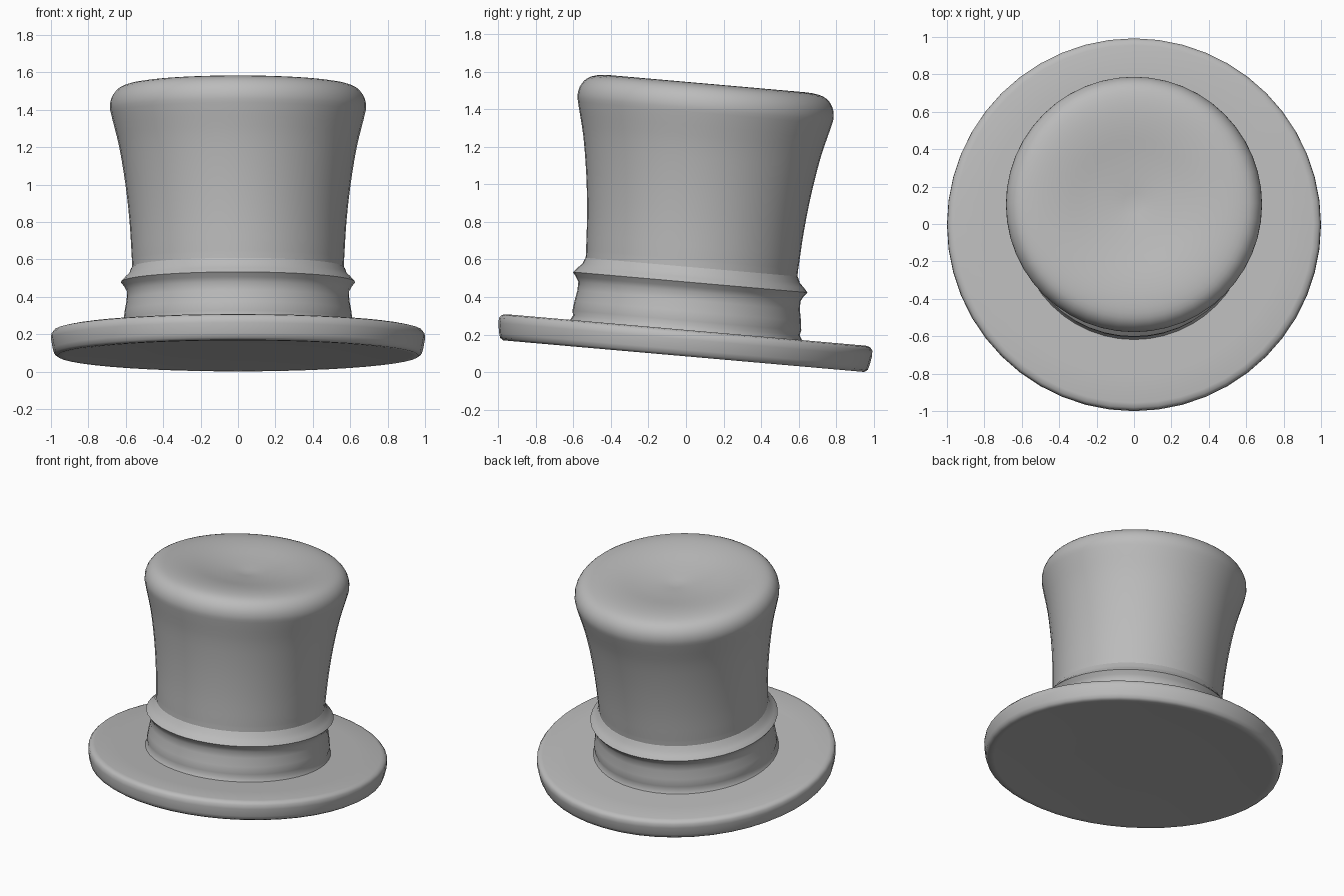
import bpy
import bmesh
from math import radians
from mathutils import Matrix, Vector

SIDES = 48
# The whole hat leans back a little
TILT = Matrix.Translation((0, -0.012, 0.085)) @ Matrix.Rotation(radians(-5), 4, "X")

cube = bpy.data.objects.get("Cube")
if cube:
    bpy.data.objects.remove(cube, do_unlink=True)

felt = bpy.data.materials.new("grey felt")
felt.use_nodes = True
felt.diffuse_color = (0.5, 0.5, 0.5, 1)
felt.node_tree.nodes["Principled BSDF"].inputs["Base Color"].default_value = (0.5, 0.5, 0.5, 1)


def lathe(name, profile, angle=60):
    """Spin a (radius, height) profile round the hat's axis."""
    bm = bmesh.new()
    verts = [bm.verts.new((r, 0, h)) for r, h in profile]
    edges = [bm.edges.new(pair) for pair in zip(verts, verts[1:])]
    bmesh.ops.spin(bm, geom=verts + edges, cent=(0, 0, 0), axis=(0, 0, 1),
                   angle=radians(360), steps=SIDES)
    bmesh.ops.remove_doubles(bm, verts=bm.verts, dist=0.0005)
    bmesh.ops.recalc_face_normals(bm, faces=bm.faces)
    bm.transform(TILT)
    mesh = bpy.data.meshes.new(name)
    bm.to_mesh(mesh)
    bm.free()
    mesh.materials.append(felt)
    obj = bpy.data.objects.new(name, mesh)
    bpy.context.collection.objects.link(obj)
    bpy.ops.object.select_all(action="DESELECT")
    obj.select_set(True)
    bpy.context.view_layer.objects.active = obj
    bpy.ops.object.shade_smooth_by_angle(angle=radians(angle))
    return obj


def smooth_path(points, cuts=3):
    """Round off a profile with a Catmull-Rom curve."""
    pts = [Vector(p) for p in points]
    pts = [pts[0]] + pts + [pts[-1]]
    path = []
    for a, b, c, d in zip(pts, pts[1:], pts[2:], pts[3:]):
        for i in range(cuts):
            t = i / cuts
            path.append((2 * b + (c - a) * t + (2 * a - 5 * b + 4 * c - d) * t ** 2
                         + (3 * b - a - 3 * c + d) * t ** 3) / 2)
    return [(max(p.x, 0), p.y) for p in path] + [tuple(points[-1])]


# Brim: thick disc, slightly dished below, rounded rim
lathe("brim", [(0, 0.016), (0.4, 0.015), (0.75, 0.012), (0.93, 0.001), (0.965, 0),
               (0.983, 0.012), (0.99, 0.035), (1.0, 0.09), (0.998, 0.118),
               (0.985, 0.134), (0.96, 0.14), (0.8, 0.139), (0.63, 0.139), (0, 0.139)])

# Crown: flared wall, rounded shoulder, sunken top
lathe("crown", [(0, 0.1)] + smooth_path([
    (0.562, 0.1), (0.566, 0.46), (0.569, 0.54), (0.58, 0.72), (0.602, 0.92),
    (0.635, 1.12), (0.672, 1.27), (0.685, 1.34), (0.668, 1.4), (0.62, 1.442),
    (0.53, 1.457), (0.4, 1.449), (0.22, 1.42), (0, 1.395)]))

# Hat band: pinched collar with a pointed ridge on top
lathe("hat_band", [(0.56, 0.12), (0.622, 0.136), (0.606, 0.165), (0.612, 0.19),
                   (0.606, 0.24), (0.595, 0.3), (0.594, 0.345), (0.608, 0.37),
                   (0.627, 0.395), (0.605, 0.42), (0.582, 0.442), (0.571, 0.47),
                   (0.555, 0.49)])
